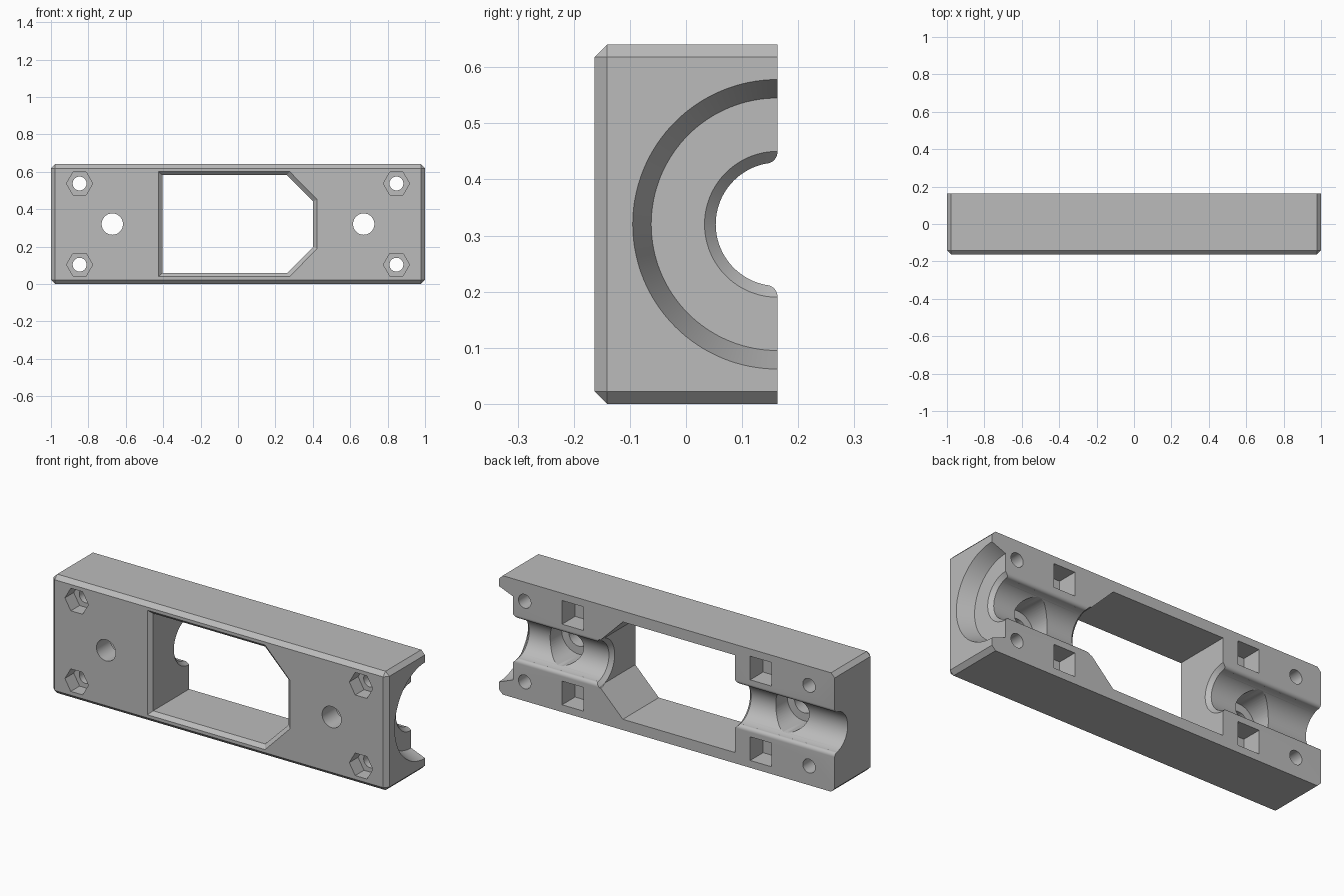
import bpy, bmesh
from math import sin, cos, pi

cube = bpy.data.objects.get("Cube")
if cube:
    bpy.data.objects.remove(cube)

L, W, H = 2.0, 0.326, 0.64
FRONT, BACK, MID = -W / 2, W / 2, H / 2
CHAMFER = 0.022
ROW = 0.217            # height of the fastener rows above and below the middle

grey = bpy.data.materials.new("plain_grey")
grey.use_nodes = True
colour = (0.5, 0.5, 0.5, 1)
grey.diffuse_color = colour
grey.node_tree.nodes["Principled BSDF"].inputs["Base Color"].default_value = colour


def make(name, bm):
    bmesh.ops.recalc_face_normals(bm, faces=bm.faces)
    mesh = bpy.data.meshes.new(name)
    bm.to_mesh(mesh)
    bm.free()
    mesh.materials.append(grey)
    ob = bpy.data.objects.new(name, mesh)
    bpy.context.scene.collection.objects.link(ob)
    return ob


def loft(name, rings):
    """Closed solid through matching rings of points."""
    bm = bmesh.new()
    vs = [[bm.verts.new(p) for p in ring] for ring in rings]
    n = len(vs[0])
    for a, b in zip(vs, vs[1:]):
        for i in range(n):
            j = (i + 1) % n
            bm.faces.new((a[i], a[j], b[j], b[i]))
    bm.faces.new(vs[0])
    bm.faces.new(vs[-1])
    return make(name, bm)


def bore(name, x, z, r, y0, y1, n=48, turn=0.0):
    """Round or polygonal hole running front to back."""
    ring = [(x + r * cos(turn + 2 * pi * i / n), z + r * sin(turn + 2 * pi * i / n))
            for i in range(n)]
    return loft(name, [[(a, y, b) for a, b in ring] for y in (y0, y1)])


# Block, chamfered on every edge except those round the back face
bm = bmesh.new()
bmesh.ops.create_cube(bm, size=1)
for v in bm.verts:
    v.co = (v.co.x * L, v.co.y * W, v.co.z * H + MID)
edges = [e for e in bm.edges if any(v.co.y < 0 for v in e.verts)]
bmesh.ops.bevel(bm, geom=edges, offset=CHAMFER, segments=1, affect='EDGES')
block = make("clamp_block", bm)

cutters = []

# Window with two clipped corners and a chamfered front rim
half = [(-0.405, 0.262), (0.262, 0.262), (0.402, 0.122)]
outline = half + [(x, -z) for x, z in reversed(half)]
flare = [(-0.17, 1.07, 1.1), (-0.143, 1, 1), (0.2, 1, 1)]
cutters.append(loft("window_cut", [[(x * sx, y, MID + z * sz) for x, z in outline]
                                   for y, sx, sz in flare]))

# Half-round channel with a tapered seat at one end and chamfered mouths
profile = [(1.02, 0.265), (1, 0.258), (0.917, 0.225), (0.917, 0.13), (0.897, 0.11),
           (0.422, 0.11), (0.402, 0.13), (-0.405, 0.13), (-0.425, 0.11), (-1.02, 0.11)]
N = 128
cutters.append(loft("channel_cut", [[(x, BACK + r * cos(2 * pi * i / N), MID + r * sin(2 * pi * i / N))
                                     for i in range(N)] for x, r in profile]))

# Rounded lips where the channel meets the back face
R = 0.021
lip = [(BACK - 0.04, 0.09)]
lip += [(BACK - R + R * sin(t * pi / 16), 0.129 - R * cos(t * pi / 16)) for t in range(9)]
lip += [(BACK + 0.02, 0.129)]
section = lip + [(y, -z) for y, z in reversed(lip)]
cutters.append(loft("lip_cut", [[(x, y, MID + z) for y, z in section] for x in (-1.02, 1.02)]))

# Fasteners: centre bolts, corner bolts with nut recesses, square back pockets
for s in (-1, 1):
    cutters.append(bore("bolt_cut", s * 0.672, MID, 0.057, -0.2, 0.15))
    cutters.append(bore("bolt_head_cut", s * 0.672, MID, 0.1, -0.045, 0.2))
    for t in (-1, 1):
        z = MID + t * ROW
        cutters.append(bore("corner_bolt_cut", s * 0.847, z, 0.037, -0.2, 0.2))
        cutters.append(bore("nut_cut", s * 0.847, z, 0.07, -0.2, FRONT + 0.075, 6))
        cutters.append(bore("square_pocket_cut", s * 0.56, z, 0.09, BACK - 0.11, 0.2, 4, pi / 4))

for c in cutters:
    c.hide_render = True
    mod = block.modifiers.new(c.name, 'BOOLEAN')
    mod.operation = 'DIFFERENCE'
    mod.solver = 'EXACT'
    mod.object = c

# Bake the cuts and drop the cutters
graph = bpy.context.evaluated_depsgraph_get()
block.data = bpy.data.meshes.new_from_object(block.evaluated_get(graph))
block.modifiers.clear()
for c in cutters:
    bpy.data.objects.remove(c)

bpy.ops.object.select_all(action='DESELECT')
block.select_set(True)
bpy.context.view_layer.objects.active = block
bpy.ops.object.shade_smooth_by_angle(angle=pi / 7)
